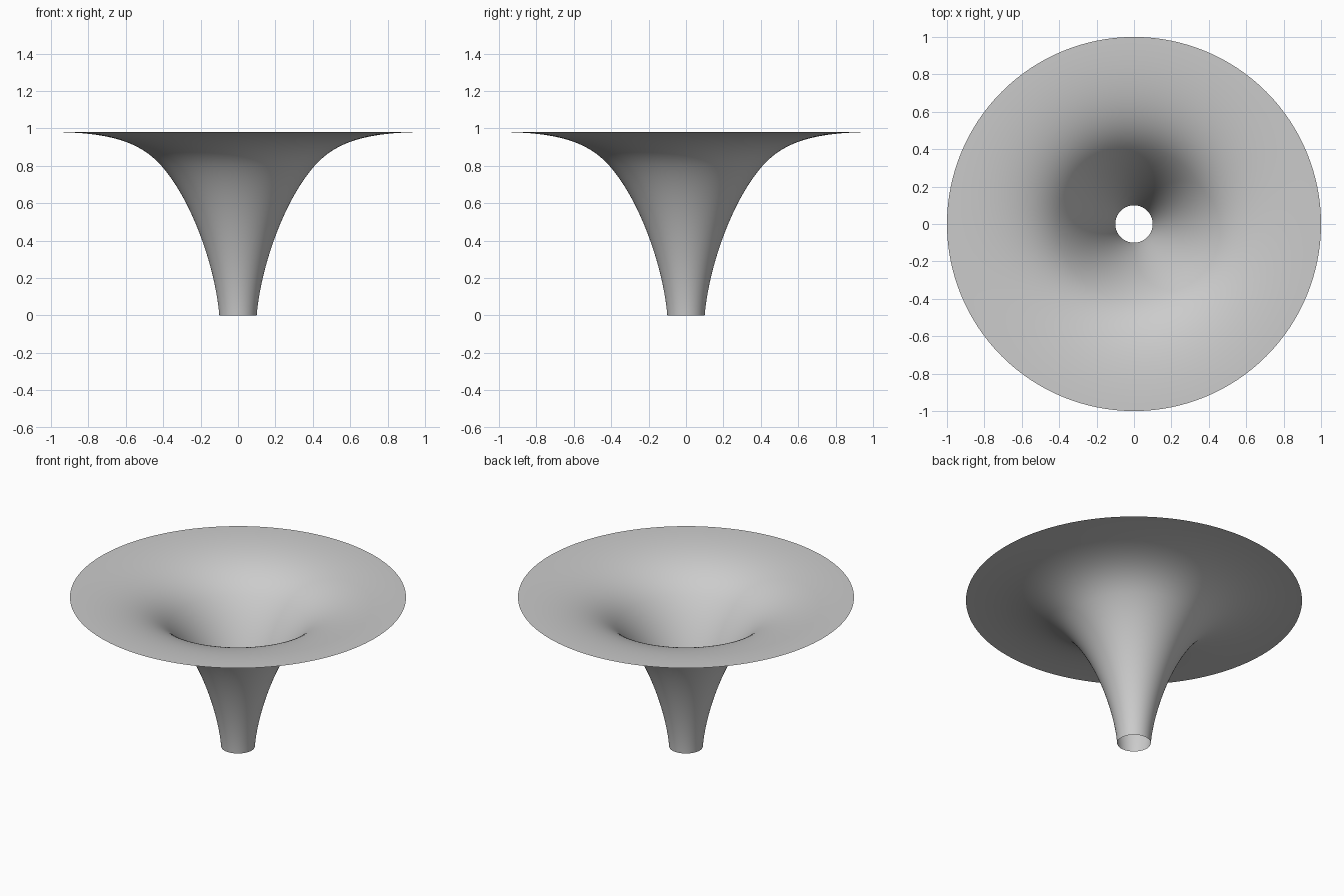
import bpy, bmesh, math
from mathutils import Vector
from mathutils.geometry import interpolate_bezier

cube = bpy.data.objects.get("Cube")
if cube:
    bpy.data.objects.remove(cube, do_unlink=True)

# Plain grey material
grey = bpy.data.materials.new("light grey")
grey.use_nodes = True
color = (0.6, 0.6, 0.6, 1)
grey.diffuse_color = color
grey.node_tree.nodes["Principled BSDF"].inputs["Base Color"].default_value = color


def curve(points, count):
    """Sample a cubic curve given as (radius, height) control points."""
    start, handle_a, handle_b, end = [Vector((r, 0, z)) for r, z in points]
    return interpolate_bezier(start, handle_a, handle_b, end, count)


# Profile: steep neck, then a flare that flattens out at the rim
neck = curve([(0.1, 0), (0.12, 0.25), (0.243, 0.612), (0.41, 0.80)], 32)
flare = curve([(0.41, 0.80), (0.52, 0.924), (0.68, 0.98), (1, 0.98)], 32)
profile = neck + flare[1:]

# Revolve the profile into an open, single-sheet funnel
bm = bmesh.new()
verts = [bm.verts.new(p) for p in profile]
edges = [bm.edges.new(pair) for pair in zip(verts, verts[1:])]
bmesh.ops.spin(bm, geom=verts + edges, cent=(0, 0, 0), axis=(0, 0, 1),
               angle=math.tau, steps=128, use_merge=True)
bmesh.ops.remove_doubles(bm, verts=bm.verts[:], dist=0.0001)

# Face the sheet upward and inward
bm.normal_update()
down = [f for f in bm.faces if f.normal.z < 0]
bmesh.ops.reverse_faces(bm, faces=down)
for face in bm.faces:
    face.smooth = True

mesh = bpy.data.meshes.new("funnel")
bm.to_mesh(mesh)
bm.free()
mesh.materials.append(grey)
funnel = bpy.data.objects.new("funnel", mesh)
bpy.context.collection.objects.link(funnel)
